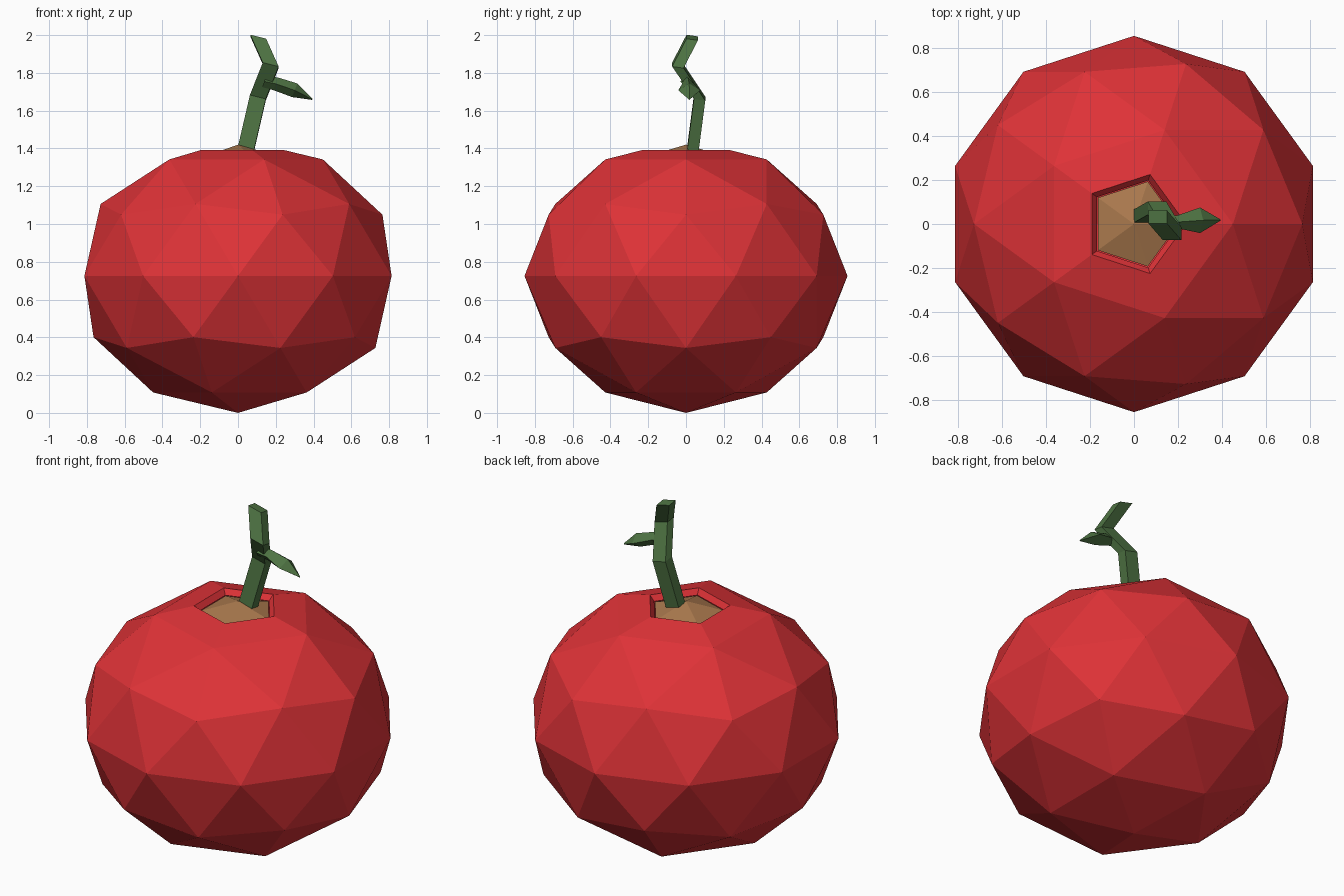
import bpy, bmesh
from math import cos, sin, pi
from mathutils import Vector

if "Cube" in bpy.data.objects:
    bpy.data.objects.remove(bpy.data.objects["Cube"])


def material(name, color):
    m = bpy.data.materials.new(name)
    m.diffuse_color = (*color, 1)
    m.use_nodes = True
    m.node_tree.nodes["Principled BSDF"].inputs["Base Color"].default_value = m.diffuse_color
    return m


RED = material("red_skin", (0.73, 0.032, 0.038))
BROWN = material("brown_cap", (0.40, 0.19, 0.075))
GREEN = material("green_stem", (0.075, 0.17, 0.055))


def finish(bm, name, mat):
    bmesh.ops.recalc_face_normals(bm, faces=bm.faces[:])
    mesh = bpy.data.meshes.new(name)
    bm.to_mesh(mesh)
    bm.free()
    mesh.materials.append(mat)
    ob = bpy.data.objects.new(name, mesh)
    bpy.context.collection.objects.link(ob)
    return ob


def loft(name, rings, mat):
    """Skin a list of equal-length point rings and cap both ends."""
    bm = bmesh.new()
    vs = [[bm.verts.new(p) for p in r] for r in rings]
    n = len(vs[0])
    for a, b in zip(vs, vs[1:]):
        for i in range(n):
            j = (i + 1) % n
            bm.faces.new((a[i], a[j], b[j], b[i]))
    bm.faces.new(vs[0])
    bm.faces.new(vs[-1])
    return finish(bm, name, mat)


# fruit body: squashed low-poly sphere with the top sliced off and a small rim
bm = bmesh.new()
bmesh.ops.create_icosphere(bm, subdivisions=2, radius=1)
for v in bm.verts:
    v.co = Vector((v.co.x * 0.855, v.co.y * 0.855, 0.725 + v.co.z * 0.725))
cut = bmesh.ops.bisect_plane(bm, geom=bm.verts[:] + bm.edges[:] + bm.faces[:],
                             plane_co=(0, 0, 1.393), plane_no=(0, 0, 1),
                             clear_outer=True)
rim = [e for e in bm.edges if e.is_boundary]
new = bmesh.ops.extrude_edge_only(bm, edges=rim)["geom"]
for v in new:
    if isinstance(v, bmesh.types.BMVert):
        v.co = Vector((v.co.x * 0.88, v.co.y * 0.88, 1.362))
finish(bm, "fruit_body", RED)

# brown cap: shallow five-sided cone inside the rim
bm = bmesh.new()
apex = bm.verts.new((0, 0, 1.42))
ring = [bm.verts.new((0.203 * cos(k * 2 * pi / 5), 0.203 * sin(k * 2 * pi / 5), 1.362))
        for k in range(5)]
for k in range(5):
    bm.faces.new((apex, ring[k], ring[(k + 1) % 5]))
finish(bm, "stem_cap", BROWN)

# crooked stem: four-sided tilted sections along a zigzag path
sections = []
for x, y, z in [(0.043, 0.037, 1.40), (0.105, 0.072, 1.668),
                (0.173, -0.043, 1.84), (0.107, 0.033, 1.987)]:
    sections.append([(x + dx, y + dy, z - 0.25 * dx - 0.15 * dy)
                     for dx, dy in ((-0.042, -0.03), (0.042, -0.03),
                                    (0.042, 0.03), (-0.042, 0.03))])
loft("stem", sections, GREEN)

# leaf: flattened diamond sections (x, y, z, half width, half thickness)
leaf = []
for x, y, z, w, t in [(0.14, 0.0, 1.755, 0.03, 0.03), (0.20, 0.01, 1.742, 0.03, 0.033),
                      (0.30, 0.017, 1.708, 0.058, 0.036), (0.393, 0.018, 1.66, 0.003, 0.003)]:
    leaf.append([(x, y - w, z), (x + t * 0.4, y, z + t),
                 (x, y + w, z), (x - t * 0.4, y, z - t)])
loft("leaf", leaf, GREEN)
